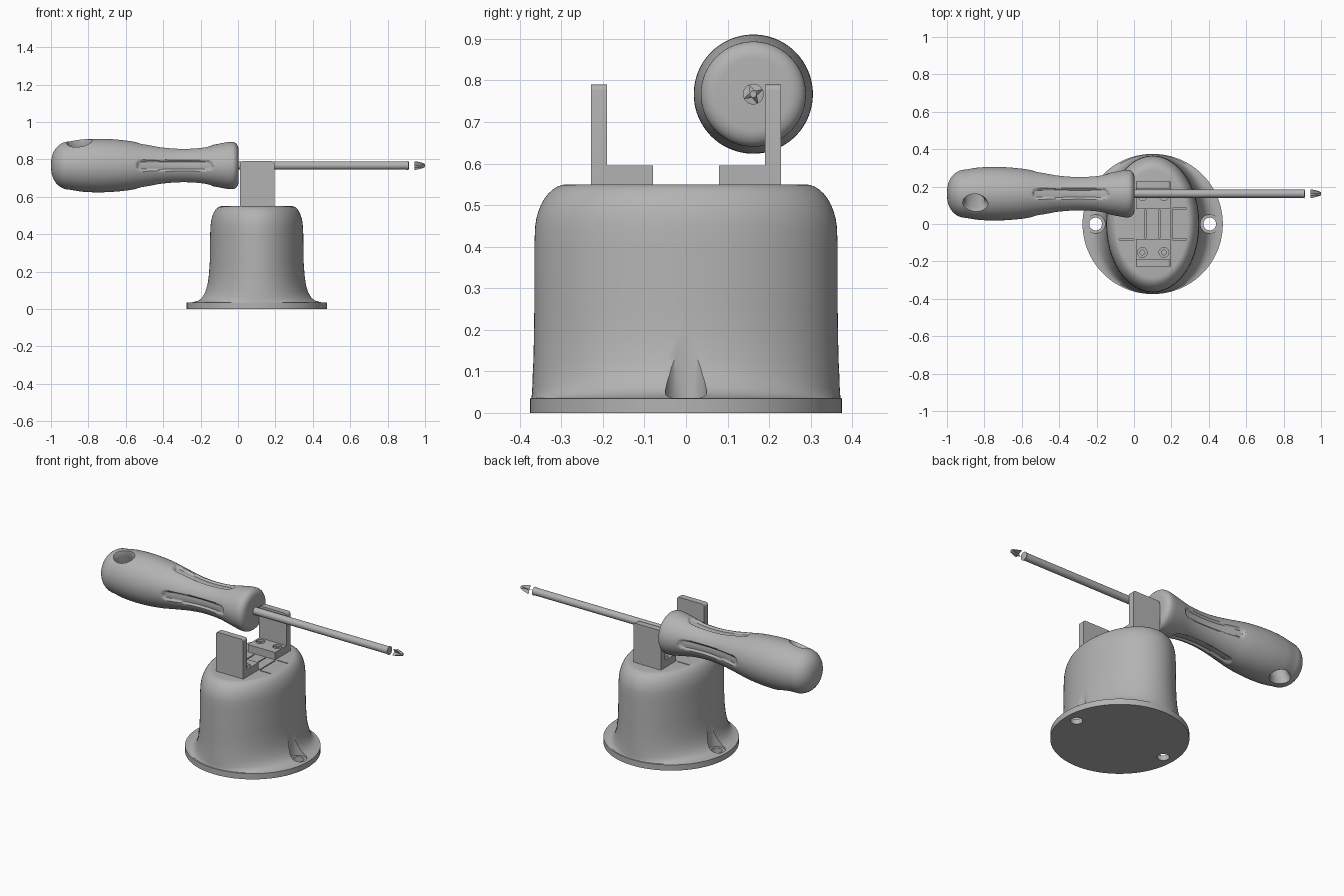
import bpy, bmesh, math
from mathutils import Matrix, Vector

if "Cube" in bpy.data.objects:
    bpy.data.objects.remove(bpy.data.objects["Cube"])

grey = bpy.data.materials.new("plain grey")
grey.use_nodes = True
COLOR = (0.45, 0.45, 0.45, 1)
grey.diffuse_color = COLOR
grey.node_tree.nodes["Principled BSDF"].inputs["Base Color"].default_value = COLOR


def make(name, bm):
    bmesh.ops.recalc_face_normals(bm, faces=bm.faces)
    mesh = bpy.data.meshes.new(name)
    bm.to_mesh(mesh)
    bm.free()
    mesh.materials.append(grey)
    obj = bpy.data.objects.new(name, mesh)
    bpy.context.collection.objects.link(obj)
    return obj


def loft(bm, rings):
    """Bridge closed loops of points and cap both ends."""
    loops = [[bm.verts.new(p) for p in ring] for ring in rings]
    n = len(loops[0])
    for a, b in zip(loops, loops[1:]):
        for i in range(n):
            j = (i + 1) % n
            bm.faces.new((a[i], a[j], b[j], b[i]))
    bm.faces.new(loops[0])
    bm.faces.new(loops[-1])


def ellipse(z, rx, ry, n=96):
    return [(rx * math.cos(t), ry * math.sin(t), z)
            for t in (2 * math.pi * i / n for i in range(n))]


def box(bm, x0, x1, y0, y1, z0, z1):
    size = Matrix.Diagonal((x1 - x0, y1 - y0, z1 - z0, 1))
    mid = Matrix.Translation(((x0 + x1) / 2, (y0 + y1) / 2, (z0 + z1) / 2))
    return bmesh.ops.create_cube(bm, size=1, matrix=mid @ size)["verts"]


def rod(bm, x, y, z0, z1, r0, r1=None):
    bmesh.ops.create_cone(bm, cap_ends=True, segments=32, radius1=r0,
                          radius2=r0 if r1 is None else r1, depth=z1 - z0,
                          matrix=Matrix.Translation((x, y, (z0 + z1) / 2)))


def cut(obj, cutter):
    mod = obj.modifiers.new("cut", 'BOOLEAN')
    mod.operation = 'DIFFERENCE'
    mod.solver = 'EXACT'
    mod.use_self = True
    mod.object = cutter
    deps = bpy.context.evaluated_depsgraph_get()
    mesh = bpy.data.meshes.new_from_object(obj.evaluated_get(deps))
    obj.modifiers.clear()
    obj.data = mesh
    bpy.data.objects.remove(cutter)


def smooth(obj, angle=35):
    bpy.ops.object.select_all(action='DESELECT')
    obj.select_set(True)
    bpy.context.view_layer.objects.active = obj
    bpy.ops.object.shade_smooth_by_angle(angle=math.radians(angle))


def spline(points, x):
    """Smooth interpolation through (x, value) points."""
    for i in range(len(points) - 1):
        if x <= points[i + 1][0]:
            break
    p = [points[max(0, min(len(points) - 1, k))] for k in (i - 1, i, i + 1, i + 2)]
    h = p[2][0] - p[1][0]
    t = (x - p[1][0]) / h
    m0 = (p[2][1] - p[0][1]) / (p[2][0] - p[0][0]) * h
    m1 = (p[3][1] - p[1][1]) / (p[3][0] - p[1][0]) * h
    return ((2 * t**3 - 3 * t**2 + 1) * p[1][1] + (t**3 - 2 * t**2 + t) * m0
            + (3 * t**2 - 2 * t**3) * p[2][1] + (t**3 - t**2) * m1)


# Pedestal: round foot flaring into an oval body with a rounded shoulder
CX = 0.1
profile = [(0, .375, .375), (.035, .375, .375), (.036, .345, .372),
           (.045, .315, .371), (.06, .295, .37), (.09, .277, .369),
           (.13, .264, .367), (.18, .256, .366), (.25, .251, .365), (.40, .249, .365)]
for k in range(1, 11):
    a = math.pi / 2 * k / 10
    inset = 1 - math.cos(a)
    profile.append((.43 + .12 * math.sin(a), .247 - .059 * inset, .364 - .078 * inset))
bm = bmesh.new()
loft(bm, [ellipse(*p) for p in profile])
bmesh.ops.translate(bm, verts=bm.verts, vec=(CX, 0, 0))
pedestal = make("pedestal", bm)

# Screw holes with clearance pockets, and shallow deck grooves
bm = bmesh.new()
for side in (-1, 1):
    x = CX + side * .305
    rod(bm, x, 0, -.1, .1, .034)
    rod(bm, x, 0, .03, .25, .05)
cut(pedestal, make("hole_cutter", bm))
bm = bmesh.new()
for x in (.06, .135, .2):
    box(bm, x - .003, x + .003, -.075, .075, .54, .6)
for y in (-.082, .082):
    box(bm, -.08, .0, y - .003, y + .003, .54, .6)
    box(bm, .205, .28, y - .003, y + .003, .54, .6)
cut(pedestal, make("groove_cutter", bm))
smooth(pedestal)

# Two facing L brackets with countersunk holes in their feet
for side, name in ((-1, "front_bracket"), (1, "back_bracket")):
    bm = bmesh.new()
    outline = [(-.228, .545), (-.08, .545), (-.08, .595), (-.19, .595),
               (-.19, .79), (-.228, .79)]
    loft(bm, [[(x, y, z) for y, z in outline] for x in (.01, .195)])
    corners = [e for e in bm.edges
               if all(v.co.z > .78 for v in e.verts)
               and abs(e.verts[0].co.y - e.verts[1].co.y) > .01]
    bmesh.ops.bevel(bm, geom=corners, offset=.014, segments=4, profile=.5,
                    affect='EDGES')
    bmesh.ops.scale(bm, verts=bm.verts, vec=(1, -side, 1))
    bracket = make(name, bm)
    bm = bmesh.new()
    for x in (.045, .16):
        rod(bm, x, side * .152, .56, .62, .013)
        rod(bm, x, side * .152, .584, .62, .026)
    cut(bracket, make("screw_cutter", bm))
    smooth(bracket)

# Screwdriver handle: turned along x with four long finger grooves
AXIS = Vector((0, .162, .767))
grip = [(-.9, .129), (-.83, .140), (-.72, .143), (-.6, .134), (-.5, .117), (-.4, .101),
        (-.3, .094), (-.2, .099), (-.1, .117), (-.05, .126), (-.03, .1265)]


def step(v):
    v = max(0, min(1, v))
    return v * v * (3 - 2 * v)


def handle_ring(x, r, n=128):
    ring = []
    for i in range(n):
        t = 2 * math.pi * (i + .5) / n
        near = (t + math.pi / 4) % (math.pi / 2) - math.pi / 4
        # distance inside a rounded slot
        along = max(0, abs(x + .34) - .175)
        d = .03 - math.hypot(along, r * math.sin(near))
        q = r - .012 * step(d / .009)
        ring.append(AXIS + Vector((x, q * math.cos(t), q * math.sin(t))))
    return ring


stations = []
for k in range(1, 13):                      # domed butt
    a = math.pi / 2 * k / 12
    stations.append((-.9 - .1 * math.cos(a), .129 * math.sin(a) ** .85))
for k in range(1, 101):
    x = -.9 + .87 * k / 100
    stations.append((x, spline(grip, x)))
for k in range(1, 9):                       # rounded collar
    a = math.pi / 2 * k / 8
    stations.append((-.03 + .033 * math.sin(a), .0855 + .041 * math.cos(a)))
bm = bmesh.new()
loft(bm, [handle_ring(x, r) for x, r in stations])
handle = make("handle", bm)

# Flared hanging hole through the handle
bm = bmesh.new()
loft(bm, [ellipse(z, r * 1.25, r, 48) for z, r in
          ((-.18, .085), (-.14, .056), (-.12, .047), (-.09, .042),
           (.09, .042), (.12, .047), (.14, .056), (.18, .085))])
tilt = Matrix.Translation(AXIS + Vector((-.853, 0, 0))) @ Matrix.Rotation(math.radians(22), 4, 'X')
bm.transform(tilt)
cut(handle, make("hang_cutter", bm))
smooth(handle, 40)

# Shaft
turn = Matrix.Translation(AXIS) @ Matrix.Rotation(math.pi / 2, 4, 'Y')
bm = bmesh.new()
rod(bm, 0, 0, -.05, .9, .022)
bm.transform(turn)
smooth(make("shaft", bm))

# Cross tip: tapered end with four flutes
bm = bmesh.new()
loft(bm, [ellipse(z, r, r, 32) for z, r in
          ((.9, .022), (.91, .025), (.95, .025), (.985, .015), (1, .008))])
tip = make("cross_tip", bm)
bm = bmesh.new()
for k in range(4):
    verts = box(bm, 0, .04, 0, .04, 0, .14)
    place = (Matrix.Rotation(math.pi / 2 * k + math.radians(25), 4, 'Z')
             @ Matrix.Translation((.0045, .0045, .985))
             @ Matrix.Rotation(math.radians(9), 4, Vector((-1, 1, 0)))
             @ Matrix.Translation((0, 0, -.07)))
    bmesh.ops.transform(bm, matrix=place, verts=verts)
cut(tip, make("flute_cutter", bm))
tip.data.transform(turn)
smooth(tip)
